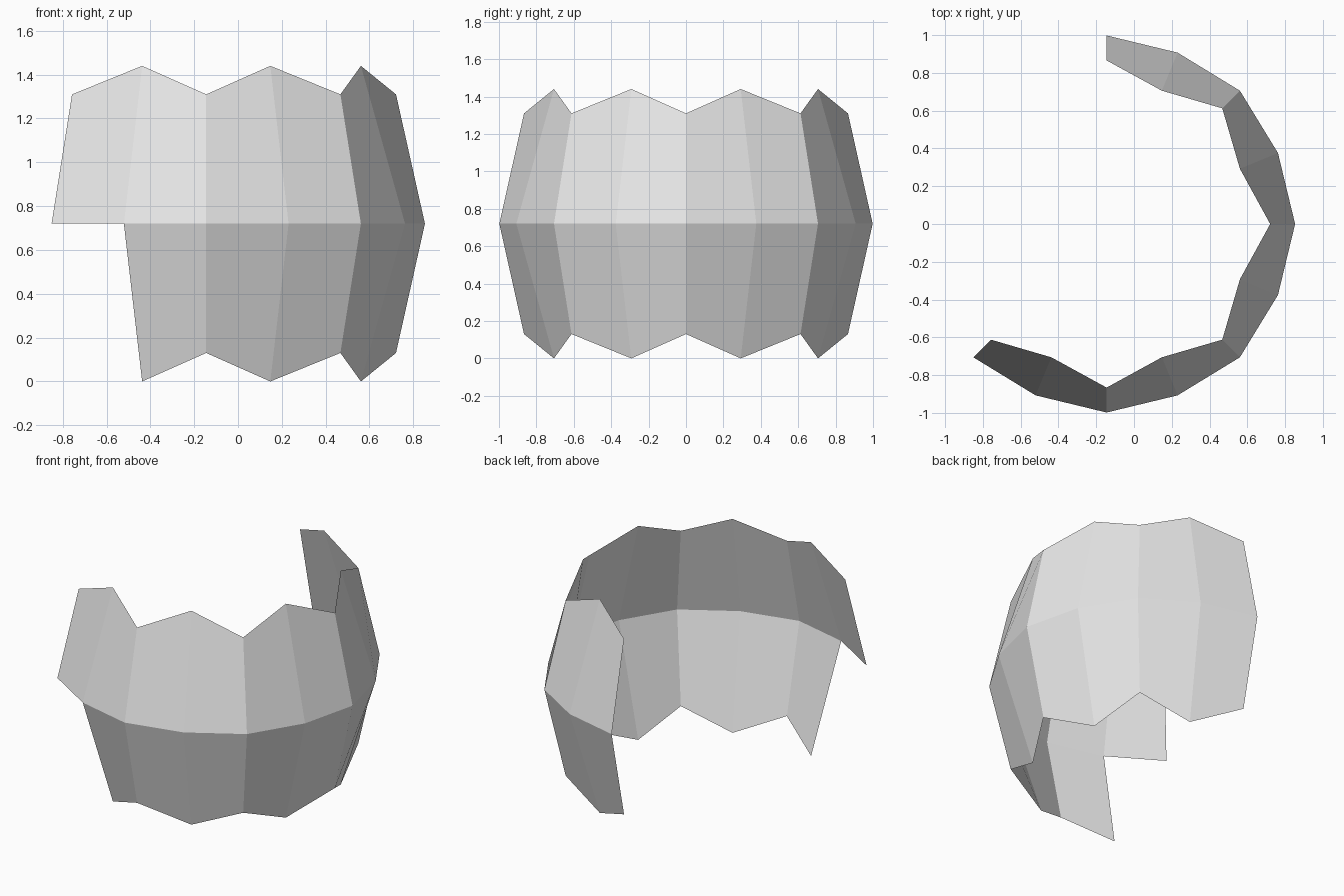
import bpy, bmesh
from math import cos, sin, radians

cube = bpy.data.objects.get("Cube")
if cube:
    bpy.data.objects.remove(cube, do_unlink=True)

CENTRE_X = -0.145
MIDDLE = 0.72
STEP = 22.5

# Plain grey finish
grey = bpy.data.materials.new("light_grey")
grey.use_nodes = True
colour = (0.8, 0.8, 0.8, 1)
grey.diffuse_color = colour
grey.node_tree.nodes["Principled BSDF"].inputs["Base Color"].default_value = colour


def column(bm, i):
    """Bottom, middle and top points of one upright rib; odd ribs form the peaks."""
    angle = radians(i * STEP)
    rim, belly, height = (0.764, 0.982, 0.72) if i % 2 else (0.866, 0.998, 0.59)
    return [bm.verts.new((CENTRE_X + r * cos(angle), r * sin(angle), MIDDLE + h))
            for r, h in ((rim, -height), (belly, 0), (rim, height))]


# Open faceted shell, with the lower band one panel shorter at the front
bm = bmesh.new()
ribs = [column(bm, i) for i in range(-6, 5)]
for n, (a, b) in enumerate(zip(ribs, ribs[1:])):
    for low in (0, 1):
        if n or low:
            bm.faces.new((a[low], b[low], b[low + 1], a[low + 1]))
bmesh.ops.delete(bm, geom=[v for v in bm.verts if not v.link_faces], context='VERTS')

mesh = bpy.data.meshes.new("curved_shell")
bm.to_mesh(mesh)
bm.free()
mesh.materials.append(grey)
shell = bpy.data.objects.new("curved_shell", mesh)
bpy.context.collection.objects.link(shell)
